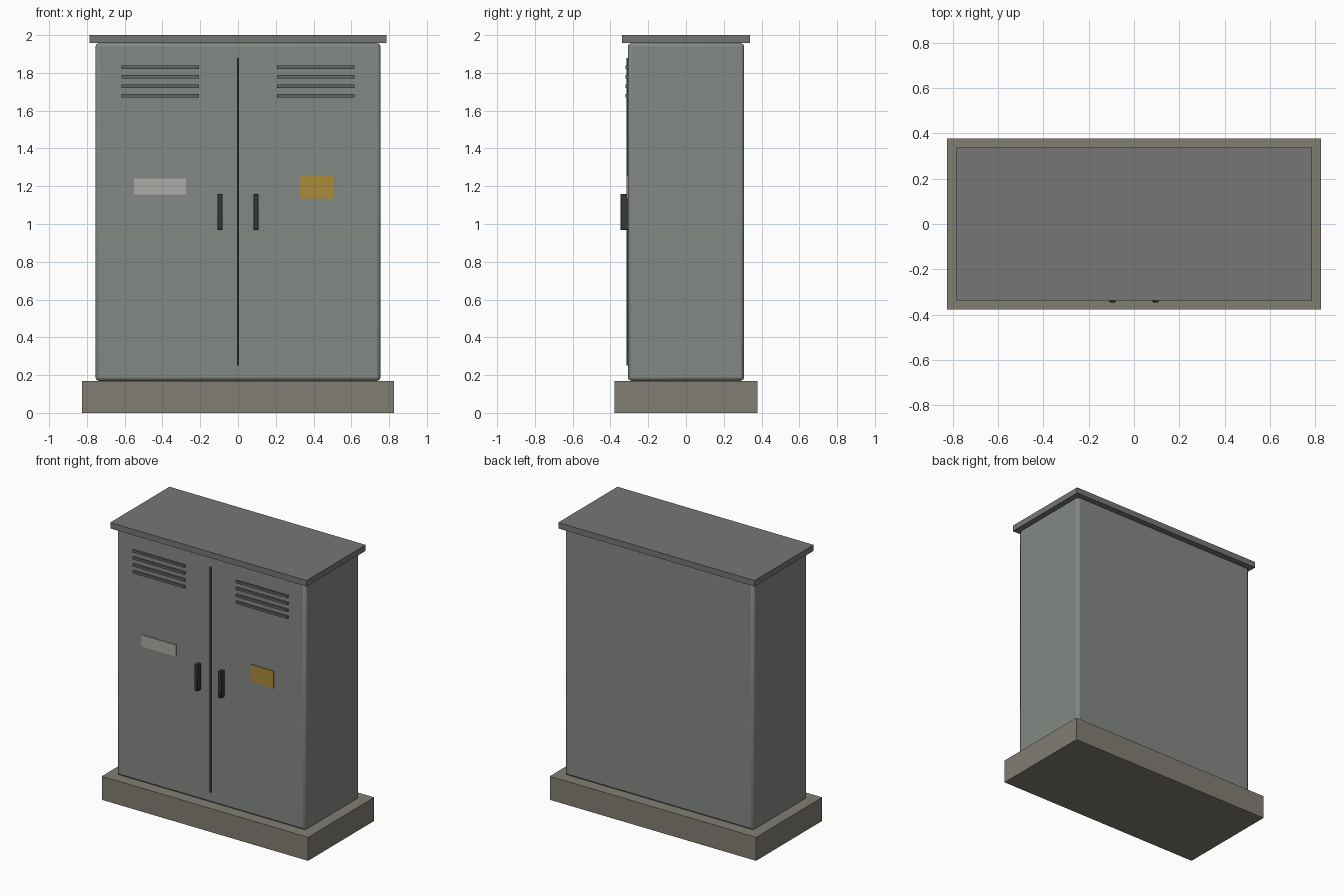
import bpy

if "Cube" in bpy.data.objects:
    bpy.data.objects.remove(bpy.data.objects["Cube"])


def material(name, rgb):
    m = bpy.data.materials.new(name)
    m.diffuse_color = (*rgb, 1)
    m.use_nodes = True
    m.node_tree.nodes["Principled BSDF"].inputs["Base Color"].default_value = m.diffuse_color
    return m


PAINT = material("grey_green_paint", (0.23, 0.25, 0.23))
ROOF = material("roof_grey", (0.18, 0.18, 0.18))
CONCRETE = material("concrete", (0.22, 0.21, 0.17))
DARK = material("dark_metal", (0.04, 0.04, 0.04))
VENT = material("vent_grey", (0.12, 0.13, 0.12))
PALE = material("pale_plate", (0.42, 0.41, 0.39))
YELLOW = material("warning_yellow", (0.40, 0.26, 0.04))


def box(name, x, y, z, mat, bevel=0, segments=2):
    """Box from (min, max) ranges, with an optional rounded edge."""
    bpy.ops.mesh.primitive_cube_add(
        size=1, location=[(a + b) / 2 for a, b in (x, y, z)])
    ob = bpy.context.object
    ob.name = name
    ob.scale = [b - a for a, b in (x, y, z)]
    bpy.ops.object.transform_apply(location=False, rotation=False, scale=True)
    ob.data.materials.append(mat)
    if bevel:
        mod = ob.modifiers.new("rounded_edges", 'BEVEL')
        mod.width = bevel
        mod.segments = segments
        bpy.ops.object.shade_smooth_by_angle()
    return ob


# Plinth, cabinet and overhanging roof
box("plinth", (-0.825, 0.825), (-0.378, 0.378), (0, 0.17), CONCRETE)
box("cabinet_body", (-0.755, 0.755), (-0.308, 0.308), (0.17, 1.957), PAINT, 0.018)
box("roof", (-0.785, 0.785), (-0.338, 0.338), (1.957, 2.0), ROOF)

# Gap between the doors
box("door_seam", (-0.005, 0.005), (-0.316, -0.30), (0.25, 1.878), DARK)

# Handles and ventilation slats on both doors
for side, s in (("left", -1), ("right", 1)):
    hx = s * 0.095
    box(f"{side}_handle", (hx - 0.014, hx + 0.014), (-0.347, -0.30),
        (0.967, 1.16), DARK, 0.004, 1)
    vx = s * 0.412
    for i in range(4):
        z = 1.83 - 0.05 * i
        box(f"{side}_vent_slat_{i + 1}", (vx - 0.206, vx + 0.206),
            (-0.32, -0.30), (z - 0.009, z + 0.009), VENT)

# Blank label and warning plate
box("label_plate", (-0.55, -0.275), (-0.315, -0.30), (1.157, 1.241), PALE)
box("warning_plate", (0.322, 0.505), (-0.315, -0.30), (1.136, 1.26), YELLOW)
